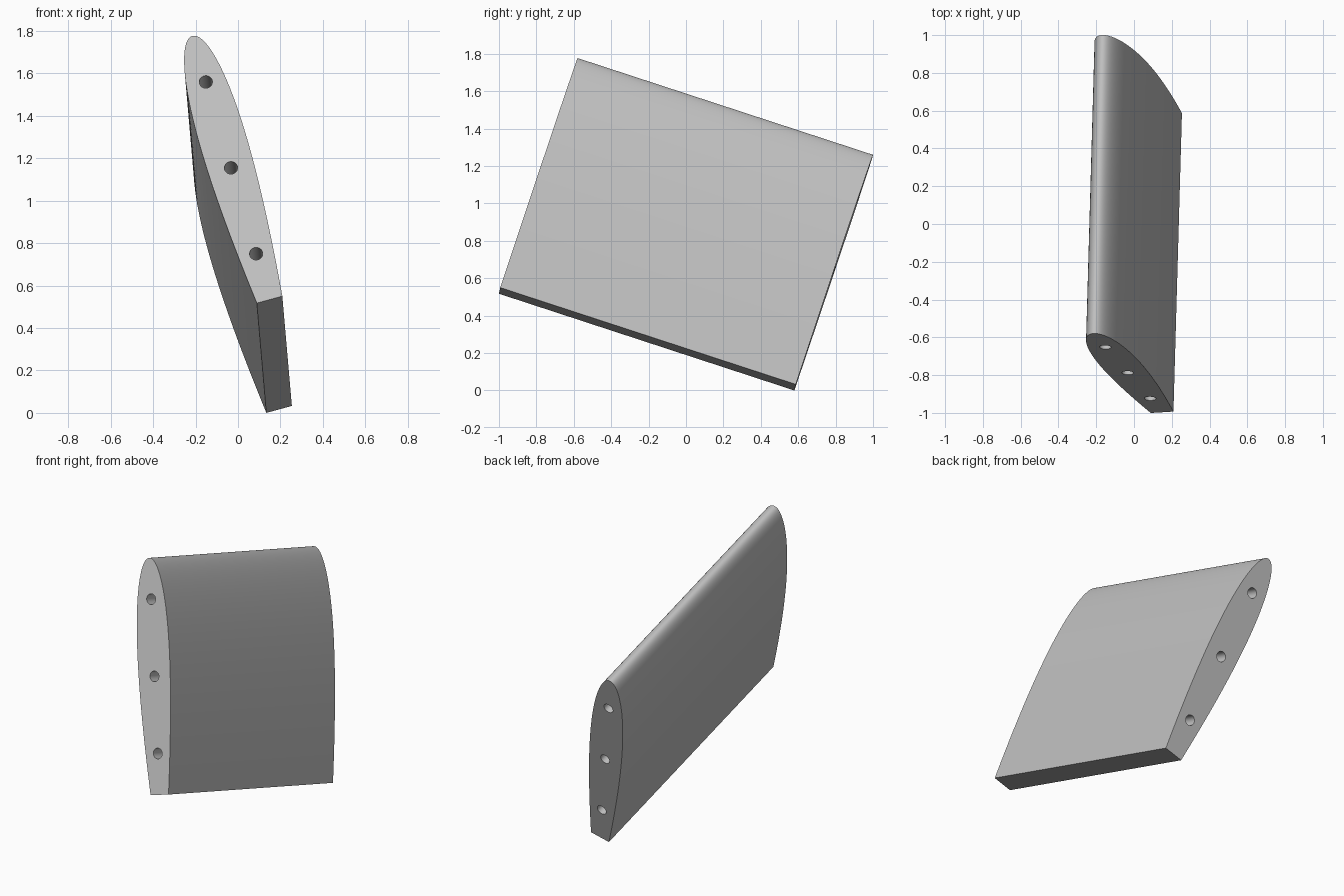
import bpy
import bmesh
from mathutils import Matrix, Vector

cube = bpy.data.objects.get("Cube")
if cube:
    bpy.data.objects.remove(cube, do_unlink=True)

FULL_CHORD = 1.86
LENGTH = 1.36      # chord kept after the trailing edge is cut off
SPAN = 1.663
THICKNESS = 0.12
STEPS = 60

grey = bpy.data.materials.new("light grey")
grey.use_nodes = True
colour = (0.53, 0.53, 0.53, 1)
grey.diffuse_color = colour
grey.node_tree.nodes["Principled BSDF"].inputs["Base Color"].default_value = colour


def half_thickness(x):
    """Symmetric aerofoil half thickness at chord fraction x."""
    return 5 * THICKNESS * FULL_CHORD * (
        0.2969 * x ** 0.5 - 0.126 * x - 0.3516 * x ** 2 + 0.2843 * x ** 3 - 0.1015 * x ** 4)


def outline():
    """Walk from one trailing corner round the nose to the other."""
    for i in range(-STEPS, STEPS + 1):
        s = i / STEPS
        along = LENGTH * s * s
        side = 1 if s > 0 else -1
        yield Vector((side * half_thickness(along / FULL_CHORD), -SPAN / 2, LENGTH / 2 - along))


def finish(bm, name):
    bmesh.ops.recalc_face_normals(bm, faces=bm.faces)
    mesh = bpy.data.meshes.new(name)
    bm.to_mesh(mesh)
    bm.free()
    mesh.materials.append(grey)
    obj = bpy.data.objects.new(name, mesh)
    bpy.context.collection.objects.link(obj)
    return obj


# Aerofoil section extruded along the span
bm = bmesh.new()
end = bm.faces.new([bm.verts.new(p) for p in outline()])
swept = bmesh.ops.extrude_face_region(bm, geom=[end], use_keep_orig=True)["geom"]
bmesh.ops.translate(bm, vec=(0, SPAN, 0),
                    verts=[v for v in swept if isinstance(v, bmesh.types.BMVert)])
wing = finish(bm, "wing_section")

# Three spar holes along the mid plane
bm = bmesh.new()
for z in (-0.443, 0, 0.443):
    place = Matrix.Translation((0, 0, z)) @ Matrix.Rotation(1.5707963, 4, "X")
    bmesh.ops.create_cone(bm, cap_ends=True, segments=32, radius1=0.031, radius2=0.031,
                          depth=SPAN + 0.2, matrix=place)
cutter = finish(bm, "spar_hole_cutter")
cutter.hide_render = True

bpy.context.view_layer.objects.active = wing
cut = wing.modifiers.new("spar holes", "BOOLEAN")
cut.operation = "DIFFERENCE"
cut.solver = "EXACT"
cut.object = cutter
bpy.ops.object.modifier_apply(modifier=cut.name)
bpy.data.objects.remove(cutter, do_unlink=True)

# Tilt the section: columns are thickness, span and chord directions
span = Vector((0.027, 0.950, -0.311)).normalized()
chord = Vector((-0.2674, 0.3047, 0.914))
thick = span.cross(chord).normalized()
chord = thick.cross(span)
wing.data.transform(Matrix((thick, span, chord)).transposed().to_4x4())

# Centre it and stand it on the ground
spots = [v.co for v in wing.data.vertices]
low = Vector([min(p[k] for p in spots) for k in range(3)])
high = Vector([max(p[k] for p in spots) for k in range(3)])
wing.data.transform(Matrix.Translation((-(low.x + high.x) / 2, -(low.y + high.y) / 2, -low.z)))

bpy.ops.object.select_all(action="DESELECT")
wing.select_set(True)
bpy.ops.object.shade_smooth_by_angle(angle=0.6)
